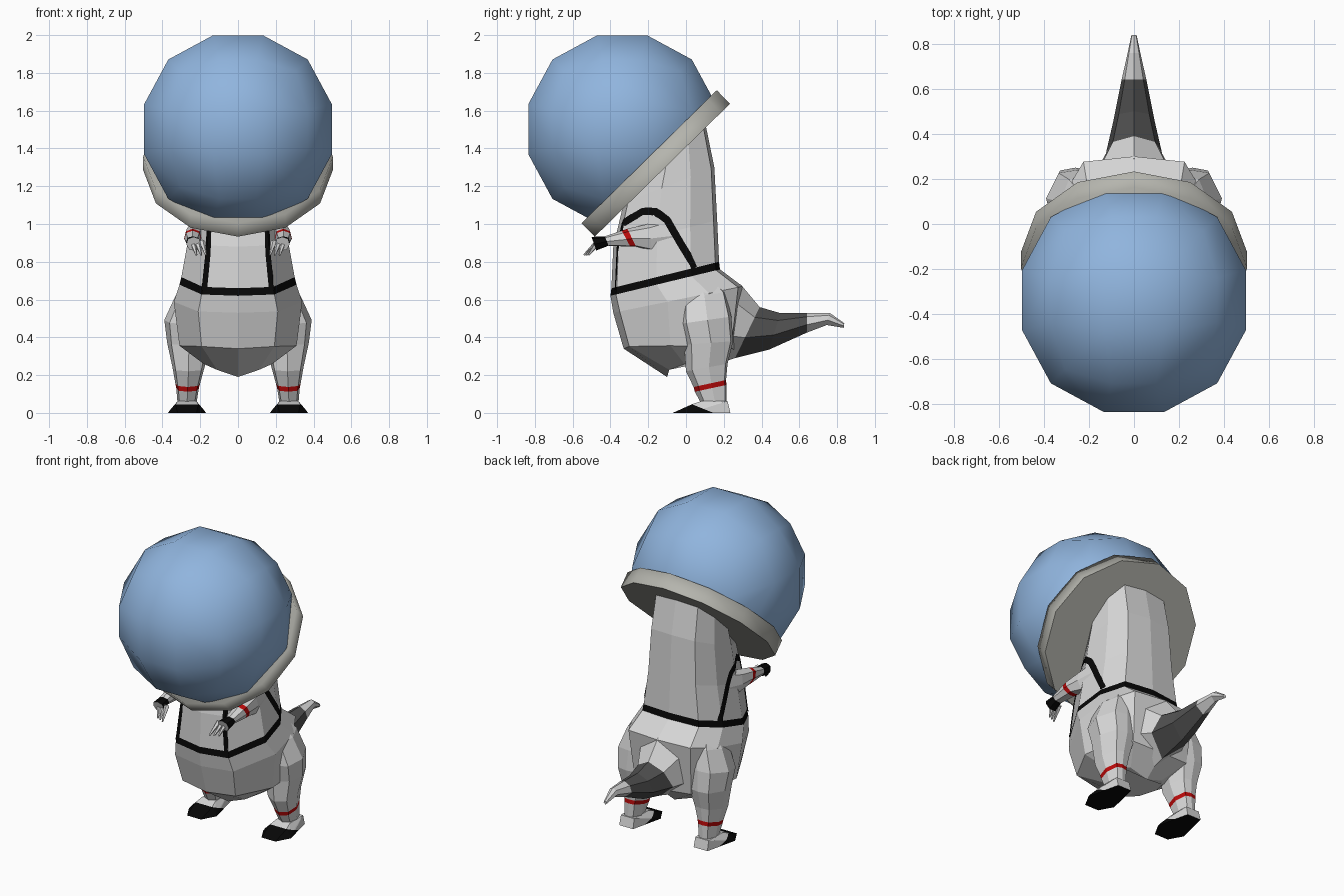
import bpy, bmesh
from math import radians, tan
from mathutils import Vector, Matrix
from mathutils.bvhtree import BVHTree

cube = bpy.data.objects.get("Cube")
if cube:
    bpy.data.objects.remove(cube)


def material(name, *rgb):
    m = bpy.data.materials.new(name)
    m.use_nodes = True
    colour = (*rgb, 1)
    m.diffuse_color = colour
    m.node_tree.nodes["Principled BSDF"].inputs["Base Color"].default_value = colour
    return m


SUIT = material("suit_grey", .67, .67, .67)
BLACK = material("trim_black", .002, .002, .002)
RED = material("band_red", .5, .003, .003)
DARK = material("tail_dark_grey", .08, .08, .08)
GLASS = material("dome_blue", .28, .46, .73)
RIM = material("rim_grey", .46, .46, .42)


def finish(bm, name, *mats):
    bmesh.ops.recalc_face_normals(bm, faces=bm.faces)
    mesh = bpy.data.meshes.new(name)
    bm.to_mesh(mesh)
    bm.free()
    obj = bpy.data.objects.new(name, mesh)
    bpy.context.collection.objects.link(obj)
    for m in mats:
        mesh.materials.append(m)
    return obj


# Half outlines: (share of half width, share of the way from first to second end)
TORSO = [(0, 0), (.62, .05), (1, .42), (.93, .74), (.66, .965), (0, 1)]
LIMB = [(0, 0), (.8, .15), (1, .55), (.6, .95), (0, 1)]
TAIL = [(0, 0), (.75, .2), (1, .6), (0, 1)]


def loft(name, half, sections, mats, painted=None, mirror=1):
    """Each section: y, z of one end, y, z of the other, half width, centre x, side lift."""
    bm = bmesh.new()
    outline = half + [(-f, t) for f, t in half[-2:0:-1]]
    rings = []
    for y0, z0, y1, z1, w, cx, lift in sections:
        rings.append([bm.verts.new((mirror * (cx + f * w), y0 + (y1 - y0) * t,
                                    z0 + (z1 - z0) * t + lift * abs(f)))
                      for f, t in outline])
    n = len(outline)
    for i in range(len(rings) - 1):
        a, b = rings[i], rings[i + 1]
        for k in range(n):
            face = bm.faces.new((a[k], a[(k + 1) % n], b[(k + 1) % n], b[k]))
            face.material_index = (painted or {}).get(i, 0)
    for ring in (rings[0], rings[-1]):
        bm.faces.new(ring)
    return finish(bm, name, *mats)


# Body from belly to neck, with the black belt as one band
body = loft("body", TORSO, [
    (-.10, .19, .12, .21, .18, 0, .06),
    (-.33, .34, .26, .33, .31, 0, .02),
    (-.385, .53, .30, .67, .34, 0, 0),
    (-.40, .62, .18, .76, .31, 0, 0),
    (-.395, .66, .175, .80, .30, 0, 0),
    (-.385, .88, .165, 1.02, .26, 0, 0),
    (-.33, 1.11, .15, 1.30, .24, 0, 0),
    (-.25, 1.20, .105, 1.52, .23, 0, 0)], [SUIT, BLACK], {3: 1})

# Tail with dark middle
loft("tail", TAIL, [
    (.29, .68, .10, .24, .20, 0, 0),
    (.39, .56, .26, .29, .125, 0, 0),
    (.50, .528, .44, .335, .09, 0, 0),
    (.64, .53, .64, .425, .055, 0, 0),
    (.76, .53, .745, .465, .03, 0, 0),
    (.838, .475, .835, .45, .012, 0, 0)], [SUIT, DARK], {1: 1, 2: 1})

surface = BVHTree.FromObject(body, bpy.context.evaluated_depsgraph_get())


def strap(name, path, width, mirror):
    """Thin ribbon laid on the body along a path."""
    pts = [Vector((mirror * x, y, z)) for x, y, z in path]
    fine = [a.lerp(b, k / 6) for a, b in zip(pts, pts[1:]) for k in range(6)] + [pts[-1]]
    bm = bmesh.new()
    pairs = []
    for i, p in enumerate(fine):
        along = fine[min(i + 1, len(fine) - 1)] - fine[max(i - 1, 0)]
        _, normal, _, _ = surface.find_nearest(p)
        side = normal.cross(along).normalized() * width / 2
        pair = []
        for q in (p - side, p, p + side):
            hit, nrm, _, _ = surface.find_nearest(q)
            pair.append(bm.verts.new(hit + nrm * .006))
        pairs.append(pair)
    for a, b in zip(pairs, pairs[1:]):
        for k in range(2):
            bm.faces.new((a[k], a[k + 1], b[k + 1], b[k]))
    finish(bm, name, BLACK)


def foot(name, mirror):
    bm = bmesh.new()
    for dx, y, z in [(.05, -.07, 0), (.1, .02, 0), (.05, .235, 0), (.09, .03, .015),
                     (.06, .03, .045), (.05, .08, .062), (.048, .22, .062)]:
        for s in (-1, 1):
            bm.verts.new((mirror * .27 + s * dx, y, z))
    bmesh.ops.convex_hull(bm, input=bm.verts)
    # Toe cap and front of the sole are black below a slanted cut
    point, normal = Vector((0, .02, .05)), Vector((0, .4, 1))
    bmesh.ops.bisect_plane(bm, geom=bm.verts[:] + bm.edges[:] + bm.faces[:],
                           plane_co=point, plane_no=normal)
    bm.normal_update()
    for f in bm.faces:
        below = (f.calc_center_median() - point).dot(normal) < 0
        f.material_index = int(below or f.normal.z < -.95)
    finish(bm, name, SUIT, BLACK)


def claw(name, start, end, radius):
    a, b = Vector(start), Vector(end)
    bm = bmesh.new()
    turn = (b - a).to_track_quat('Z', 'Y').to_matrix().to_4x4()
    bmesh.ops.create_cone(bm, cap_ends=True, segments=5, radius1=radius, radius2=radius * .3,
                          depth=(b - a).length,
                          matrix=Matrix.Translation((a + b) / 2) @ turn)
    finish(bm, name, SUIT)


for side, s in (("left", 1), ("right", -1)):
    # Leg with red ankle band, its top sunk into the hip
    loft(side + "_leg", LIMB, [
        (-.02, .71, .13, .73, .06, .19, 0),
        (-.04, .60, .21, .64, .105, .225, 0),
        (-.04, .47, .24, .51, .14, .25, 0),
        (-.01, .36, .25, .38, .115, .26, 0),
        (.0, .22, .22, .26, .085, .262, 0),
        (.04, .137, .212, .174, .066, .266, 0),
        (.047, .112, .214, .148, .06, .267, 0),
        (.08, .05, .215, .05, .05, .27, 0)], [SUIT, RED], {5: 1}, s)
    foot(side + "_foot", s)

    # Arm with red band and black cuff
    loft(side + "_arm", LIMB, [
        (-.12, 1.03, -.04, .86, .06, .20, 0),
        (-.20, 1.0, -.18, .86, .055, .225, 0),
        (-.31, .975, -.265, .88, .045, .24, 0),
        (-.34, .965, -.295, .88, .043, .24, 0),
        (-.43, .935, -.41, .885, .034, .24, 0),
        (-.50, .932, -.475, .86, .038, .235, 0)], [SUIT, RED, BLACK], {2: 1, 4: 2}, s)
    for k, x in enumerate((.19, .215, .24)):
        claw(f"{side}_claw_{k + 1}", (s * x, -.465, .905),
             (s * (x - .02), -.54 + .012 * k, .835), .017)

    # Harness straps: up the chest, over the arm and back to the belt
    strap(side + "_chest_strap", [(.185, -.38, .65), (.165, -.37, .85), (.16, -.34, 1.0),
                                  (.2, -.29, 1.04)], .04, s)
    strap(side + "_shoulder_strap", [(.2, -.31, 1.03), (.23, -.24, 1.07), (.24, -.16, 1.065),
                                     (.25, -.10, 1.02), (.265, -.03, .90),
                                     (.29, .05, .77)], .04, s)

# Helmet dome: rounded box of three patches per side, cut flat on the rim plate
PLATE = Vector((0, -.125, 1.285))
TURN = Matrix.Rotation(radians(44.5), 4, 'X')

bm = bmesh.new()
bmesh.ops.create_cube(bm, size=2)
bmesh.ops.subdivide_edges(bm, edges=bm.edges[:], cuts=2, use_grid_fill=True)
for v in bm.verts:
    spread = Vector([tan(radians(45) * c) for c in v.co])
    v.co = spread.normalized() * .531 + Vector((0, -.338, 1.502))
axis = TURN.to_3x3() @ Vector((0, 0, 1))
bmesh.ops.bisect_plane(bm, geom=bm.verts[:] + bm.edges[:] + bm.faces[:],
                       plane_co=PLATE + axis * .04, plane_no=axis, clear_inner=True)
for f in bm.faces:
    f.smooth = True
finish(bm, "helmet_dome", GLASS)

# Rim plate with smooth edge and flat underside
bm = bmesh.new()
bmesh.ops.create_cone(bm, cap_ends=True, segments=12, radius1=.502, radius2=.502, depth=.1,
                      matrix=Matrix.Translation((0, 0, .05)))
bm.normal_update()
for f in bm.faces:
    f.smooth = f.normal.z > -.5
bm.transform(Matrix.Translation(PLATE) @ TURN)
finish(bm, "helmet_rim", RIM)
